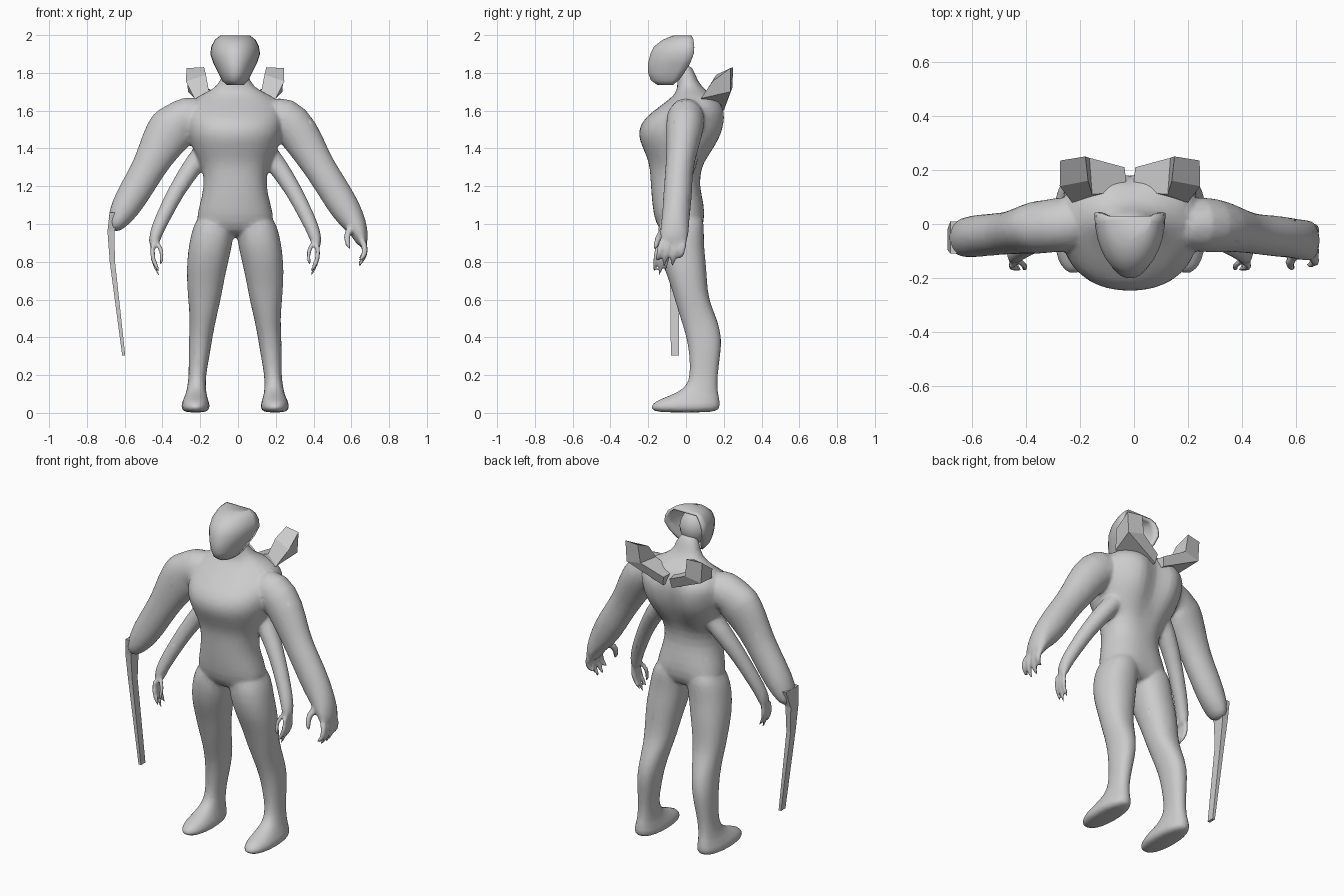
import bpy, bmesh, math
from mathutils import Vector

CX = -0.015  # body symmetry line


def skin(bm, rings, closed=True, caps=True):
    """Bridge a list of point rings into a tube."""
    vs = [[bm.verts.new(p) for p in r] for r in rings]
    n = len(vs[0])
    for a, b in zip(vs, vs[1:]):
        for i in range(n if closed else n - 1):
            j = (i + 1) % n
            bm.faces.new((a[i], a[j], b[j], b[i]))
    if caps:
        bm.faces.new(vs[0][::-1])
        bm.faces.new(vs[-1])


def finish(bm, name, smooth=True):
    bmesh.ops.recalc_face_normals(bm, faces=bm.faces)
    me = bpy.data.meshes.new(name)
    bm.to_mesh(me)
    bm.free()
    ob = bpy.data.objects.new(name, me)
    bpy.context.collection.objects.link(ob)
    for p in me.polygons:
        p.use_smooth = smooth
    return ob


def flat_ring(z, x0, x1, y0, y1, side=1, groove=0.0, n=20):
    """Horizontal oval; the groove dents the middle of the back."""
    pts = []
    for i in range(n):
        t = 2 * math.pi * i / n
        c, s = math.cos(t), math.sin(t)
        c = math.copysign(abs(c) ** 0.9, c)
        s = math.copysign(abs(s) ** 0.9, s)
        x = (x0 + x1) / 2 + (x1 - x0) / 2 * c
        y = (y0 + y1) / 2 + (y1 - y0) / 2 * s
        if s > 0:
            y -= groove * math.exp(-(x / 0.05) ** 2)
        pts.append((side * x + CX, y, z))
    return pts


def limb(bm, path, side=1, n=12):
    """Tube along (x, y, z, radius across, radius in y)."""
    c = [Vector((side * p[0] + CX, p[1], p[2])) for p in path]
    rings = []
    for i, p in enumerate(path):
        t = (c[min(i + 1, len(c) - 1)] - c[max(i - 1, 0)]).normalized()
        u = Vector((0, 1, 0)).cross(t).normalized()
        v = t.cross(u)
        rings.append([c[i] + u * p[3] * math.cos(a) + v * p[4] * math.sin(a)
                      for a in [2 * math.pi * k / n for k in range(n)]])
    skin(bm, rings)


def finger(bm, pts, r, side):
    limb(bm, [(*p, r * k, r * k) for p, k in zip(pts, (1, 1, 0.9, 0.5))], side, 8)


body = bmesh.new()

# torso and neck: z, half width, front y, back y, spine groove
torso = [(.93, .13, -.11, .06, 0), (1.0, .22, -.165, .11, .015), (1.1, .19, -.18, .10, 0),
         (1.2, .165, -.188, .07, 0), (1.3, .175, -.192, .09, .01), (1.36, .21, -.21, .135, .03),
         (1.44, .245, -.25, .195, .06), (1.5, .26, -.255, .22, .07), (1.56, .265, -.225, .23, .07),
         (1.62, .26, -.145, .22, .06), (1.675, .21, -.07, .17, .03), (1.705, .13, -.05, .11, 0),
         (1.75, .075, -.045, .06, 0), (1.85, .06, -.045, .035, 0)]
skin(body, [flat_ring(z, -w, w, f, b, 1, g) for z, w, f, b, g in torso])

# legs and feet: z, inner x, outer x, front y, back y
leg = [(0, .15, .27, -.175, .165), (.025, .13, .29, -.193, .183), (.06, .138, .282, -.175, .183),
       (.09, .15, .265, -.09, .175), (.13, .155, .255, 0, .167), (.2, .155, .245, .022, .168),
       (.3, .135, .248, .018, .182), (.4, .12, .245, .003, .193), (.5, .10, .24, -.03, .165),
       (.6, .075, .25, -.06, .12), (.7, .058, .257, -.09, .112), (.8, .035, .257, -.13, .107),
       (.9, .012, .245, -.152, .093), (1.0, .0, .222, -.15, .10), (1.06, .02, .18, -.12, .08)]
for s in (1, -1):
    skin(body, [flat_ring(*r, side=s) for r in leg])

# large left arm with clawed hand
limb(body, [(.14, 0, 1.57, .10, .09), (.265, 0, 1.57, .125, .11), (.345, -.01, 1.475, .115, .1),
            (.42, -.03, 1.34, .09, .078), (.485, -.04, 1.24, .086, .077), (.55, -.045, 1.135, .088, .08),
            (.615, -.055, 1.03, .078, .075), (.665, -.062, .95, .045, .082), (.675, -.068, .88, .03, .07)])
for y, tip in ((-.125, .80), (-.088, .77), (-.045, .77), (-.008, .82)):
    finger(body, [(.67, y, .92), (.69, y - .01, .87), (.685, y - .02, .83), (.65, y - .03, tip)], .02, 1)
finger(body, [(.625, -.09, 1.0), (.592, -.135, .95), (.59, -.155, .91), (.61, -.165, .86)], .022, 1)

# large right arm, bulging sleeve, ending at the blade
limb(body, [(.14, 0, 1.57, .10, .09), (.25, 0, 1.57, .12, .11), (.31, -.01, 1.53, .115, .1),
            (.33, -.01, 1.51, .14, .105), (.395, -.025, 1.42, .118, .09), (.455, -.035, 1.30, .09, .08),
            (.55, -.042, 1.14, .09, .082), (.61, -.05, 1.04, .072, .08), (.65, -.058, .96, .03, .06)], -1)

# slim second pair of arms
for s in (1, -1):
    limb(body, [(.13, .02, 1.43, .06, .07), (.22, 0, 1.315, .056, .06), (.31, -.04, 1.18, .046, .046),
                (.385, -.08, 1.03, .042, .042), (.425, -.108, .94, .036, .038), (.435, -.12, .87, .024, .042)], s)
    for y, tip in ((-.15, .74), (-.12, .71), (-.09, .74)):
        finger(body, [(.435, y, .90), (.44, y - .008, .84), (.43, y - .014, .79), (.395, y - .02, tip)], .015, s)
    finger(body, [(.41, -.135, .90), (.39, -.155, .86), (.385, -.162, .82), (.4, -.166, .77)], .015, s)

# fuse the limbs into one smooth skin
ob = finish(body, "body")
ob.modifiers.new("round", 'SUBSURF').levels = 1
ob.modifiers["round"].render_levels = 1
m = ob.modifiers.new("fuse", 'REMESH')
m.mode = 'VOXEL'
m.voxel_size = 0.01
m.use_smooth_shade = True
m = ob.modifiers.new("blend", 'SMOOTH')
m.factor, m.iterations = 0.5, 5
m = ob.modifiers.new("simplify", 'DECIMATE')
m.ratio = 0.2

# face shell, open at the back: z, half width, front y, back y
mask = [(1.735, .045, -.15, -.07), (1.76, .07, -.186, -.04), (1.8, .09, -.202, -.01), (1.85, .115, -.202, .022),
        (1.9, .132, -.19, .04), (1.94, .126, -.17, .043), (1.975, .108, -.125, .04), (1.997, .08, -.07, .03)]
bm = bmesh.new()
skin(bm, [[(w * math.sin(a) + CX, b - (b - f) * math.cos(a), z)
           for a in [math.radians(-90 + 12 * k) for k in range(16)]]
          for z, w, f, b in mask], closed=False)
ob = finish(bm, "face_shell")
m = ob.modifiers.new("thickness", 'SOLIDIFY')
m.thickness, m.offset = 0.015, -1

# skull inside the shell
bpy.ops.mesh.primitive_uv_sphere_add(segments=20, ring_count=12, radius=1, location=(CX, -.065, 1.87))
ob = bpy.context.object
ob.name = "skull"
ob.scale = (.085, .085, .1)
bpy.ops.object.shade_smooth()

# long forearm blade: x, z, half thickness, y range
bm = bmesh.new()
skin(bm, [[(x - h, y0, z), (x + h, y0, z), (x + h, y1, z), (x - h, y1, z)] for x, z, h, y0, y1 in
          [(-.65, 1.06, .03, -.11, .01), (-.673, .96, .018, -.095, -.02),
           (-.665, .8, .014, -.085, -.035), (-.605, .305, .008, -.08, -.037)]])
finish(bm, "arm_blade", False)

# angular ducts rising from the upper back
duct = [[(.01, .12, 1.66), (.02, .11, 1.6), (.03, .2, 1.6), (.02, .21, 1.655)],
        [(.14, .11, 1.71), (.215, .08, 1.665), (.25, .235, 1.70), (.15, .245, 1.72)],
        [(.155, .16, 1.79), (.26, .14, 1.755), (.258, .235, 1.825), (.165, .25, 1.83)]]
for s, name in ((1, "back_duct_left"), (-1, "back_duct_right")):
    bm = bmesh.new()
    skin(bm, [[(s * x + CX, y, z) for x, y, z in r] for r in duct])
    finish(bm, name, False)
